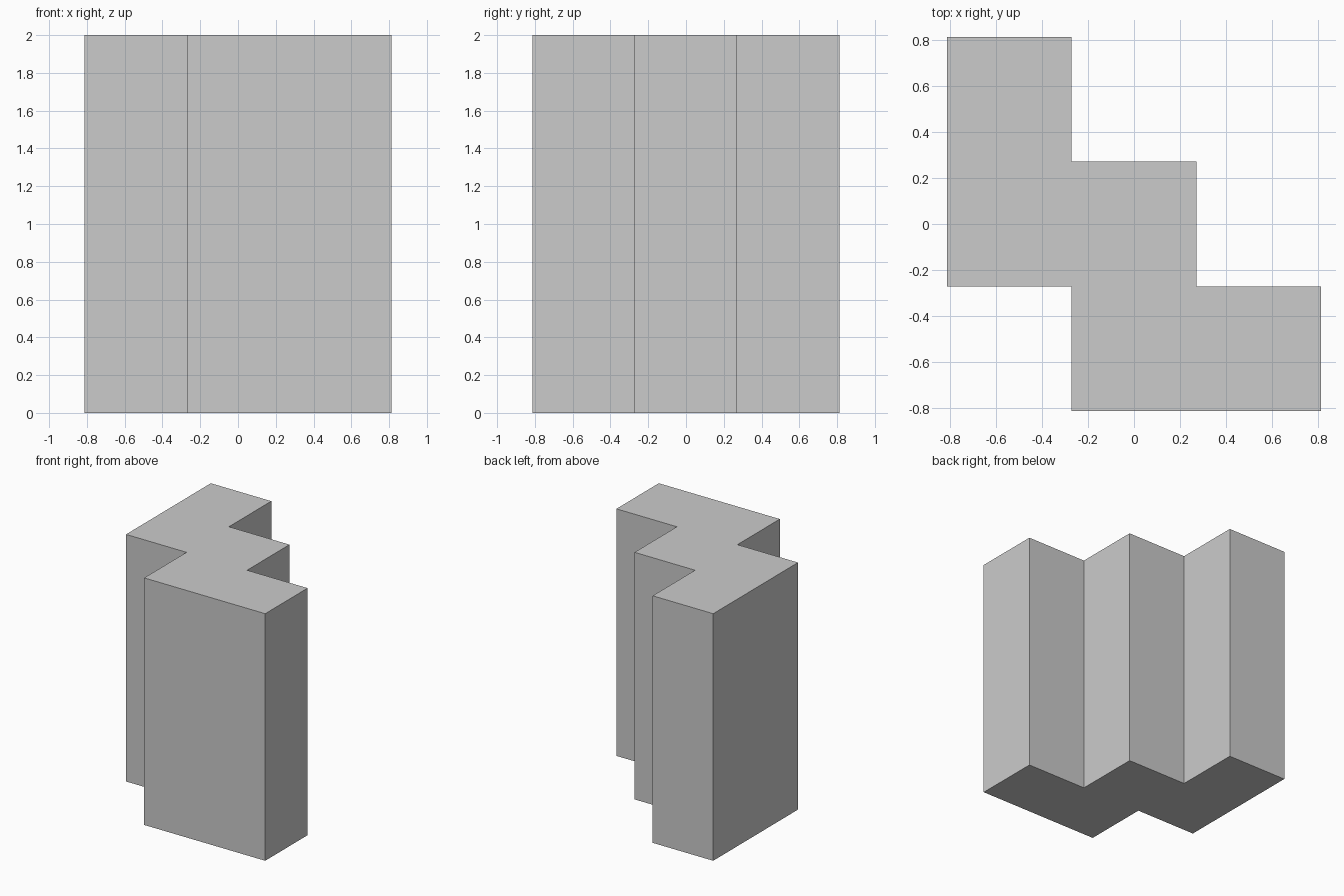
import bpy, bmesh

if "Cube" in bpy.data.objects:
    bpy.data.objects.remove(bpy.data.objects["Cube"])

# Stepped block: a zig-zag footprint of square modules, extruded upward
A, B, HEIGHT = 0.813, 0.271, 2.0
footprint = [(-A, A), (-A, -B), (-B, -B), (-B, -A), (A, -A),
             (A, -B), (B, -B), (B, B), (-B, B), (-B, A)]

bm = bmesh.new()
base = bm.faces.new([bm.verts.new((x, y, 0)) for x, y in footprint])
top = bmesh.ops.extrude_face_region(bm, geom=[base], use_keep_orig=True)
bmesh.ops.translate(bm, vec=(0, 0, HEIGHT),
                    verts=[g for g in top["geom"] if isinstance(g, bmesh.types.BMVert)])
bmesh.ops.recalc_face_normals(bm, faces=bm.faces)

mesh = bpy.data.meshes.new("stepped_block")
bm.to_mesh(mesh)
bm.free()
bpy.context.collection.objects.link(bpy.data.objects.new("stepped_block", mesh))
